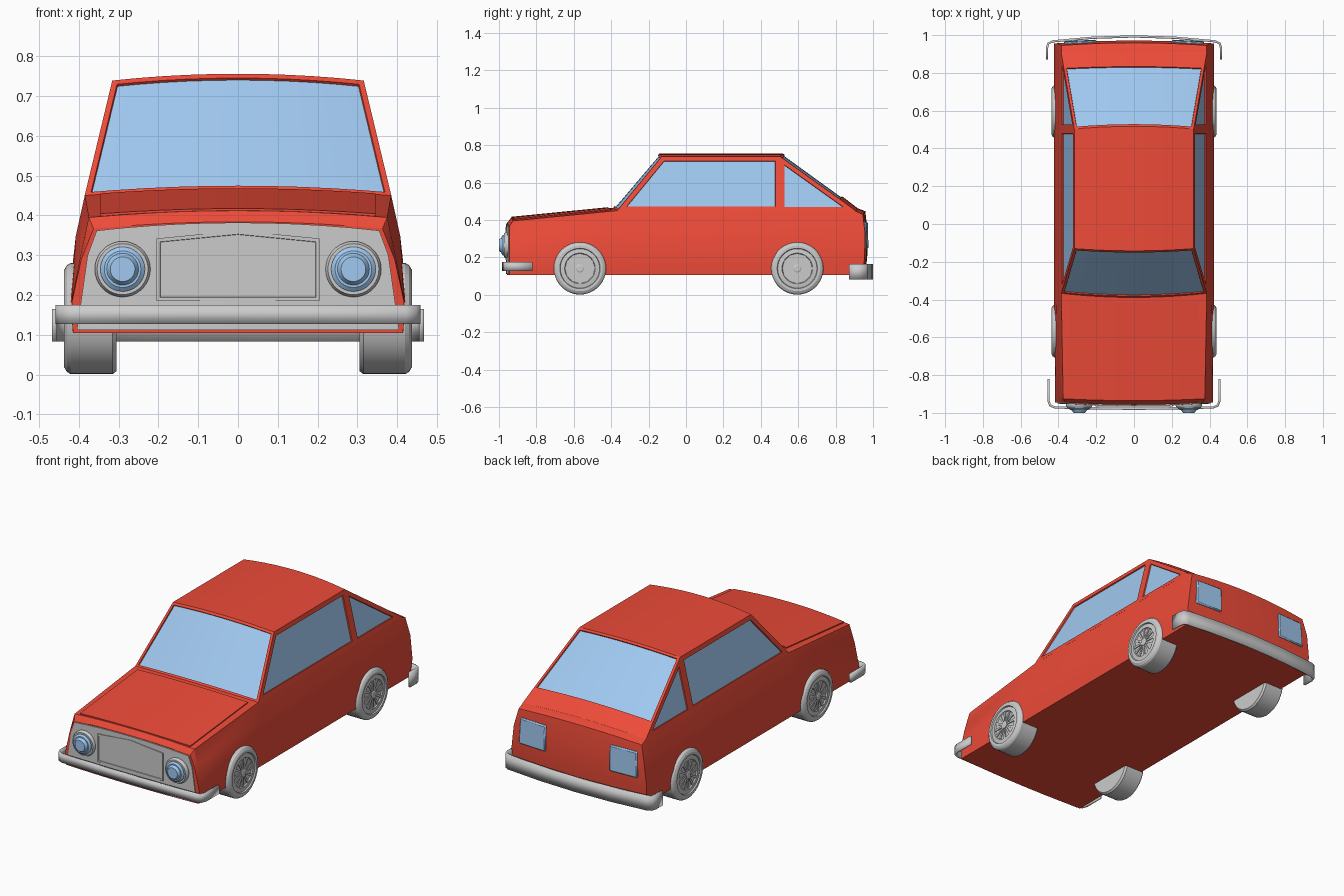
import bpy, bmesh
from math import sin, cos, pi, radians

if "Cube" in bpy.data.objects:
    bpy.data.objects.remove(bpy.data.objects["Cube"])


def material(name, col):
    m = bpy.data.materials.new(name)
    m.diffuse_color = (*col, 1)
    m.use_nodes = True
    m.node_tree.nodes["Principled BSDF"].inputs["Base Color"].default_value = m.diffuse_color
    return m


RED = material("red_paint", (0.85, 0.07, 0.04))
BLUE = material("blue_glass", (0.35, 0.58, 0.87))
COLS = [k / 5 - 1 for k in range(11)]


def finish(bm, name, *mats):
    bmesh.ops.recalc_face_normals(bm, faces=bm.faces[:])
    me = bpy.data.meshes.new(name)
    bm.to_mesh(me)
    bm.free()
    for m in mats:
        me.materials.append(m)
    ob = bpy.data.objects.new(name, me)
    bpy.context.collection.objects.link(ob)
    return ob


def grid_box(name, pos, ni, nj, nk, *mats):
    """Closed box whose surface grid points come from pos(i, j, k)."""
    bm, cache = bmesh.new(), {}

    def v(*key):
        if key not in cache:
            cache[key] = bm.verts.new(pos(*key))
        return cache[key]

    n = (ni, nj, nk)
    for a in range(3):
        b, c = (a + 1) % 3, (a + 2) % 3
        for end in (0, n[a] - 1):
            for p in range(n[b] - 1):
                for q in range(n[c] - 1):
                    quad = []
                    for dp, dq in ((0, 0), (1, 0), (1, 1), (0, 1)):
                        key = [0, 0, 0]
                        key[a], key[b], key[c] = end, p + dp, q + dq
                        quad.append(v(*key))
                    bm.faces.new(quad)
    return finish(bm, name, *mats)


def lathe(name, prof, centre, axis, sign, *mats, n=36):
    """Spin (radius, offset) points about the x or y axis."""
    bm = bmesh.new()
    rings = []
    for r, d in prof:
        ring = []
        for s in range(n):
            a, b = r * cos(2 * pi * s / n), r * sin(2 * pi * s / n)
            p = (sign * d, a, b) if axis == "x" else (a, sign * d, b)
            ring.append(bm.verts.new([c + q for c, q in zip(centre, p)]))
        rings.append(ring)
    for r0, r1 in zip(rings, rings[1:]):
        for s in range(n):
            bm.faces.new((r0[s], r0[(s + 1) % n], r1[(s + 1) % n], r1[s]))
    bm.faces.new(rings[0])
    bm.faces.new(rings[-1])
    return finish(bm, name, *mats)


# Lower body: stations (y, top edge z, top half width, bow)
ST = [(-0.945, 0.367, 0.363, -0.012), (-0.925, 0.395, 0.375, -0.01), (-0.37, 0.45, 0.385, 0),
      (0.90, 0.45, 0.385, 0.005), (0.945, 0.43, 0.385, 0.014)]
LEVEL = [(0, 0.415, 0), (0.3, 0.423, 0.01), (0.7, 0.408, 0.012), (1, 0, 0)]


def body_pos(i, j, k):
    y, zt, wt, bow = ST[i]
    f, w, lean = LEVEL[j]
    t = COLS[k]
    if j == 3:
        w = wt
    elif i < 2:
        w -= 0.02 * f
    y += bow * (1 - t * t) + (lean if i == 4 else 0)
    return t * w, y, 0.105 + f * (zt - 0.105) + 0.017 * (1 - t * t) * (f == 1)


grid_box("lower_body", body_pos, 5, 4, 11, RED)


# Bonnet panel, slightly proud of the wings
def bonnet_pos(i, j, k):
    t = COLS[k]
    x = 0.345 * t
    y = (-0.92, -0.405)[i] - 0.012 * (1 - t * t)
    z = 0.396 + (y + 0.925) * 0.099 + 0.017 * (1 - (x / 0.38) ** 2)
    return x, y, z + (-0.02, 0.005)[j]


grid_box("bonnet", bonnet_pos, 2, 2, 11, RED)


# Cabin: side profile (y, z, bow) spread over crowned columns, windows inset
def build_cabin():
    prof = [(-0.37, 0.447, -0.02), (-0.13, 0.739, -0.012), (0.503, 0.739, 0.014),
            (0.835, 0.502, 0.01), (0.91, 0.447, 0.006)]
    bm = bmesh.new()

    def wid(z):
        return 0.386 - (z - 0.447) * 0.24

    rows = [[bm.verts.new((t * wid(z), y + b * (1 - t * t), z + 0.017 * (1 - t * t))) for t in COLS]
            for y, z, b in prof]
    strips = [[bm.faces.new((r0[k], r0[k + 1], r1[k + 1], r1[k])) for k in range(10)]
              for r0, r1 in zip(rows, rows[1:])]
    windows = [(strips[0], 0.014), (strips[2], 0.014)]
    foot = []
    for k, s in ((0, -1), (10, 1)):
        p = bm.verts.new((s * wid(0.447), 0.503, 0.447))
        foot.append(p)
        fb, ft, rt, rm, rb = [r[k] for r in rows]
        windows.append(([bm.faces.new((fb, ft, rt, p))], 0.025))
        windows.append(([bm.faces.new((p, rt, rm, rb))], 0.023))
    bm.faces.new(rows[0] + [foot[1]] + rows[4][::-1] + [foot[0]])
    bmesh.ops.recalc_face_normals(bm, faces=bm.faces[:])
    for faces, width in windows:
        bmesh.ops.inset_region(bm, faces=faces, thickness=width, use_even_offset=True, use_boundary=True)
        bmesh.ops.inset_region(bm, faces=faces, thickness=0.001, depth=-0.007,
                               use_even_offset=True, use_boundary=True)
        for f in faces:
            f.material_index = 1
    finish(bm, "cabin", RED, BLUE)


build_cabin()


# Grey nose panel
def nose_pos(i, j, k):
    t = COLS[k]
    z, w = ((0.112, 0.405), (0.3, 0.378), (0.362, 0.355))[j]
    return t * w, (-0.935, -0.951)[i] - 0.012 * (1 - t * t), z + 0.02 * (1 - t * t) * (j == 2)


grid_box("nose_panel", nose_pos, 2, 3, 11)

# Grille with recessed centre
bm = bmesh.new()
outline = [(-0.205, 0.185), (0.205, 0.185), (0.205, 0.342), (0, 0.362), (-0.205, 0.342)]
face = bm.faces.new([bm.verts.new((x, -0.966, z)) for x, z in outline])
back = bmesh.ops.extrude_face_region(bm, geom=[face])
bmesh.ops.translate(bm, vec=(0, 0.03, 0), verts=[g for g in back["geom"] if isinstance(g, bmesh.types.BMVert)])
bmesh.ops.recalc_face_normals(bm, faces=bm.faces[:])
face = min(bm.faces, key=lambda f: f.calc_center_median().y)
bmesh.ops.inset_region(bm, faces=[face], thickness=0.009, use_even_offset=True)
bmesh.ops.inset_region(bm, faces=[face], thickness=0.001, depth=-0.003, use_even_offset=True)
finish(bm, "grille")


# Bumpers: swept strips with thickness
def bumper(name, half, z0, z1):
    path = half + [(-x, y) for x, y in half[-2::-1]]
    bm = bmesh.new()
    cols = [[bm.verts.new((x, y, z)) for z in (z0, z1)] for x, y in path]
    for a, b in zip(cols, cols[1:]):
        bm.faces.new((a[0], b[0], b[1], a[1]))
    ob = finish(bm, name)
    mod = ob.modifiers.new("thickness", "SOLIDIFY")
    mod.thickness = 0.012
    mod.offset = 0


bumper("front_bumper", [(0.453, -0.82), (0.453, -0.935), (0.444, -0.96), (0.42, -0.971), (0.2, -0.976), (0, -0.978)],
       0.127, 0.175)
bumper("rear_bumper", [(0.461, 0.872), (0.461, 0.93), (0.454, 0.956), (0.43, 0.967), (0.22, 0.986), (0, 0.993)],
       0.083, 0.165)

WHEEL = [(0.10, 0.305), (0.132, 0.305), (0.14, 0.315), (0.14, 0.42), (0.134, 0.43), (0.122, 0.437),
         (0.108, 0.437), (0.105, 0.43), (0.082, 0.433), (0.078, 0.426)]
for s, side in ((-1, "left"), (1, "right")):
    # Headlights
    at = (s * 0.29, 0, 0.265)
    lathe(side + "_headlight_rim", [(0.07, 0.94), (0.07, 0.962), (0.064, 0.974), (0.055, 0.974)], at, "y", -1)
    lathe(side + "_headlight", [(0.056, 0.95), (0.056, 0.978), (0.046, 0.986), (0.04, 0.986), (0.031, 1.0)],
          at, "y", -1, BLUE)

    # Tail lights follow the curved tail
    def tail_pos(i, j, k):
        x = (0.2, 0.372 - 0.008 * j)[k]
        return s * x, (0.94, 0.976 - 0.004 * j)[i] - 0.008 * k, (0.245, 0.39)[j]

    lamp = grid_box(side + "_tail_light", tail_pos, 2, 2, 2, BLUE)
    lamp.modifiers.new("soft_edges", "BEVEL").width = 0.006

    # Wheels with spoked hubs
    for y, end in ((-0.567, "front"), (0.595, "rear")):
        tag = f"{end}_{side}"
        lathe(tag + "_wheel", WHEEL, (0, y, 0.141), "x", s)
        lathe(tag + "_hub", [(0.022, 0.42), (0.022, 0.434), (0.016, 0.437)], (0, y, 0.141), "x", s, n=16)
        bm = bmesh.new()
        for n in range(12):
            a = 2 * pi * n / 12
            base = [(r * cos(a) - w * sin(a), r * sin(a) + w * cos(a))
                    for r, w in ((0.015, -0.004), (0.08, -0.007), (0.08, 0.007), (0.015, 0.004))]
            lo, hi = [[bm.verts.new((s * x, y + p, 0.141 + q)) for p, q in base] for x in (0.42, 0.431)]
            bm.faces.new(lo)
            bm.faces.new(hi)
            for m in range(4):
                bm.faces.new((lo[m], lo[m - 1], hi[m - 1], hi[m]))
        finish(bm, tag + "_spokes")

# Smooth curved surfaces, keep creases
bpy.ops.object.select_all(action="SELECT")
bpy.context.view_layer.objects.active = bpy.data.objects["cabin"]
bpy.ops.object.shade_smooth_by_angle(angle=radians(25))
